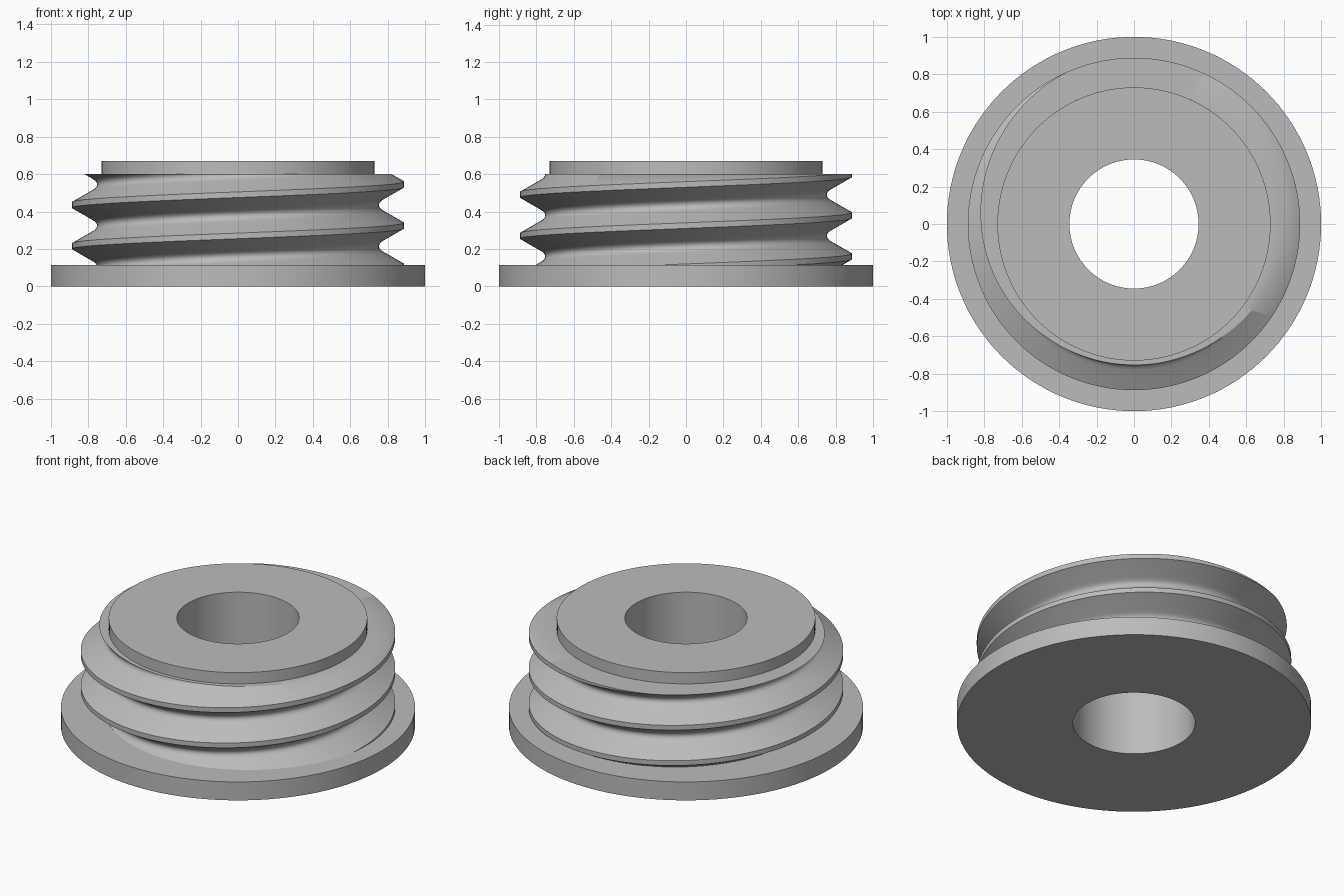
import bpy, bmesh, math
from mathutils import Vector

cube = bpy.data.objects.get("Cube")
if cube:
    bpy.data.objects.remove(cube, do_unlink=True)

SEG = 128                  # sides per turn
PITCH = 0.22
CREST_Z = 0.105            # crest height at +x on the first turn
LOW, HIGH = 0.115, 0.6     # thread is trimmed to these heights
NECK_R = 0.73

gray = bpy.data.materials.new("plain gray")
gray.use_nodes = True
gray.diffuse_color = (0.5, 0.5, 0.5, 1)
gray.node_tree.nodes["Principled BSDF"].inputs["Base Color"].default_value = (0.5, 0.5, 0.5, 1)


def sweep(bm, profile, turns, rise):
    """Sweep an (r, z) profile around z, climbing by rise per turn."""
    rows = []
    for i in range(turns * SEG + 1):
        a = math.tau * i / SEG
        rows.append([bm.verts.new((r * math.cos(a), r * math.sin(a), z + rise * i / SEG))
                     for r, z in profile])
    for p, q in zip(rows, rows[1:]):
        for k in range(len(profile) - 1):
            bm.faces.new((p[k], q[k], q[k + 1], p[k + 1]))
    bmesh.ops.remove_doubles(bm, verts=bm.verts[:], dist=1e-5)


def finish(bm, name):
    bmesh.ops.recalc_face_normals(bm, faces=bm.faces[:])
    mesh = bpy.data.meshes.new(name)
    bm.to_mesh(mesh)
    bm.free()
    mesh.materials.append(gray)
    obj = bpy.data.objects.new(name, mesh)
    bpy.context.collection.objects.link(obj)
    bpy.ops.object.select_all(action='DESELECT')
    obj.select_set(True)
    bpy.context.view_layer.objects.active = obj
    bpy.ops.object.shade_smooth_by_angle(angle=math.radians(30))


# Flange, bore and top neck in one turned profile
bm = bmesh.new()
sweep(bm, [(NECK_R, HIGH), (NECK_R, 0.67), (0.345, 0.67), (0.345, 0),
           (1, 0), (1, LOW), (0.74, LOW)], 1, 0)
finish(bm, "flange_and_neck")

# Helical thread: flat crest, straight flanks, rounded root
half = [(0.888, 0.015), (0.78, 0.077), (0.765, 0.087), (0.756, 0.098), (0.753, PITCH / 2)]
profile = [(r, -z) for r, z in reversed(half)] + half
profile = [(r, z + CREST_Z - PITCH) for r, z in profile]
bm = bmesh.new()
sweep(bm, profile, 4, PITCH)
for height, above in ((LOW, False), (HIGH, True)):
    bmesh.ops.bisect_plane(bm, geom=bm.verts[:] + bm.edges[:] + bm.faces[:], dist=1e-5,
                           plane_co=(0, 0, height), plane_no=(0, 0, 1),
                           clear_outer=above, clear_inner=not above)

# Flat shoulder from the trimmed thread in to the neck
rim = [e for e in bm.edges if e.is_boundary and all(abs(v.co.z - HIGH) < 1e-3 for v in e.verts)]
new = bmesh.ops.extrude_edge_only(bm, edges=rim)["geom"]
for v in (g for g in new if isinstance(g, bmesh.types.BMVert)):
    flat = Vector((v.co.x, v.co.y, 0)).normalized() * NECK_R
    v.co = (flat.x, flat.y, HIGH)
finish(bm, "thread")
